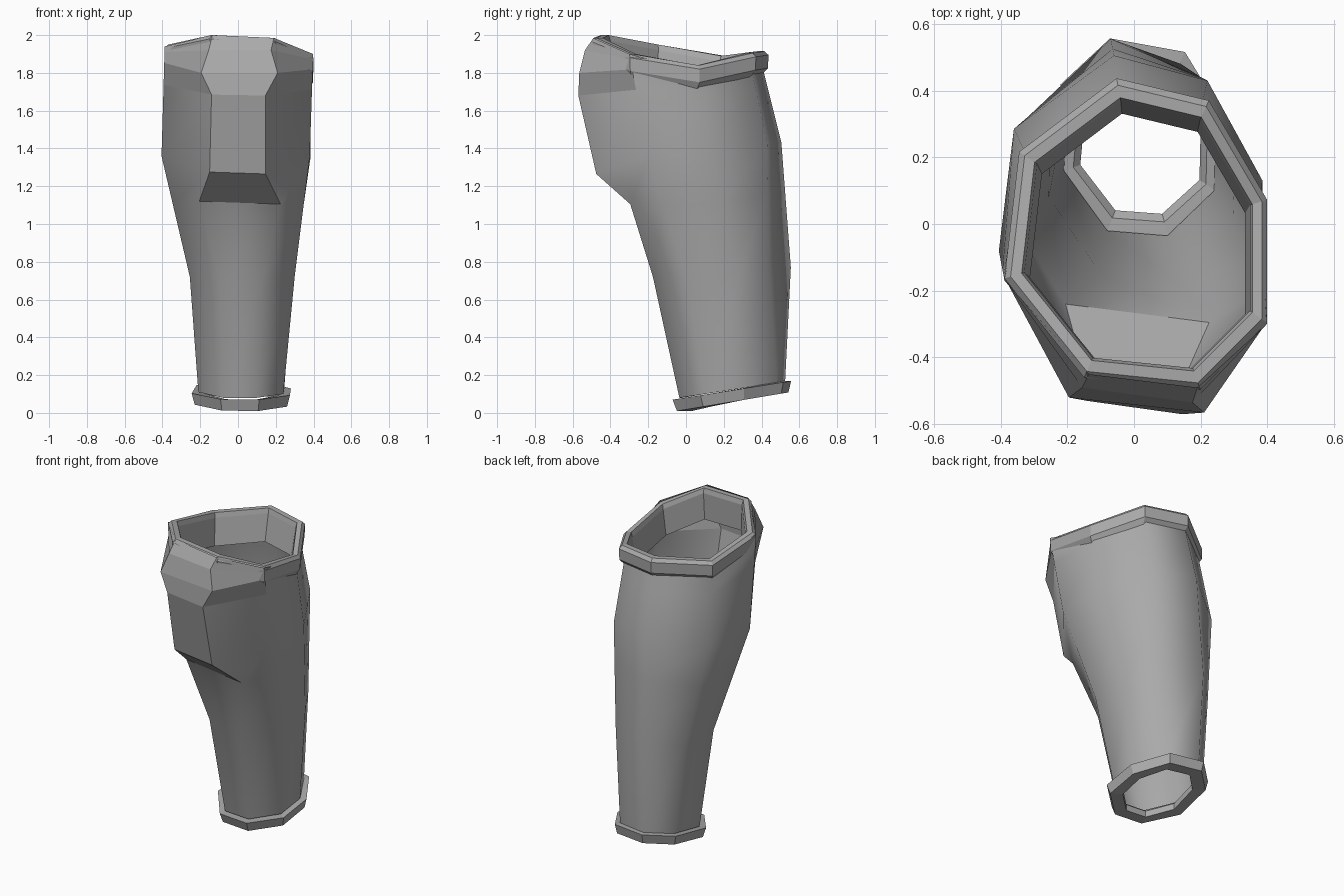
import bpy
from mathutils import Vector

cube = bpy.data.objects.get("Cube")
if cube:
    bpy.data.objects.remove(cube, do_unlink=True)

grey = bpy.data.materials.new("plain grey")
grey.use_nodes = True
tone = (0.4, 0.4, 0.4, 1)
grey.diffuse_color = tone
grey.node_tree.nodes["Principled BSDF"].inputs["Base Color"].default_value = tone


def loft(name, loops, closed=False, smooth=lambda row, col: False):
    """Join successive loops of points with quads; closed joins last to first."""
    count = len(loops[0])
    rows = len(loops)
    verts = [tuple(p) for loop in loops for p in loop]
    faces, flags = [], []
    for row in range(rows if closed else rows - 1):
        above = (row + 1) % rows
        for col in range(count):
            nxt = (col + 1) % count
            faces.append((row * count + col, row * count + nxt,
                          above * count + nxt, above * count + col))
            flags.append(smooth(row, col))
    mesh = bpy.data.meshes.new(name)
    mesh.from_pydata(verts, [], faces)
    mesh.polygons.foreach_set("use_smooth", flags)
    mesh.materials.append(grey)
    mesh.update()
    obj = bpy.data.objects.new(name, mesh)
    bpy.context.collection.objects.link(obj)
    return obj


def resize(loop, scale, rise=0.0, slide=0.0):
    """Scale a loop in plan about its centre, then move it."""
    mid = sum((Vector(p) for p in loop), Vector()) / len(loop)
    return [Vector((mid.x + (p[0] - mid.x) * scale,
                    mid.y + (p[1] - mid.y) * scale + slide,
                    p[2] + rise)) for p in loop]


def along(path, t):
    """Point at parameter t on a polyline."""
    i = min(int(t), len(path) - 2)
    return Vector(path[i]).lerp(Vector(path[i + 1]), t - i)


# Shin shell: six side columns, each from ankle to knee
side_columns = [
    [(.24, .10, .1), (.3, .0, .72), (.38, -.2, 1.36), (.398, -.3, 1.9)],
    [(.245, .29, .13), (.29, .28, .72), (.385, .13, 1.36), (.375, .06, 1.8)],
    [(.14, .48, .16), (.2, .44, .77), (.22, .43, 1.43), (.2, .34, 1.85)],
    [(-.06, .525, .17), (-.07, .555, .77), (-.06, .505, 1.43), (-.05, .4, 1.85)],
    [(-.195, .4, .15), (-.25, .38, .72), (-.36, .285, 1.36), (-.32, .2, 1.85)],
    [(-.21, .16, .11), (-.255, .08, .72), (-.405, -.08, 1.36), (-.388, -.17, 1.94)],
]
steps = [0, 1, 1.6, 2, 2.65, 2.85, 2.95, 3]

# Front columns, stepping out into the knee guard
front_left = [(.1, -.035, .08), (.13, -.175, .72), (.225, -.295, 1.105),
              (.145, -.475, 1.265), (.145, -.57, 1.68), (.21, -.565, 1.8),
              (.175, -.535, 1.92), (.19, -.49, 1.985)]
front_right = [(-.08, -.02, .08), (-.1, -.15, .72), (-.205, -.24, 1.12),
               (-.15, -.44, 1.275), (-.14, -.53, 1.685), (-.195, -.52, 1.8),
               (-.155, -.49, 1.92), (-.135, -.45, 2)]

sections = []
for row, t in enumerate(steps):
    sections.append([front_right[row], front_left[row]]
                    + [along(c, t) for c in side_columns])


def shell_smooth(row, col):
    knee_front = col == 0 and row >= 2
    knee_cheek = col in (1, 7) and row >= 4
    return not (knee_front or knee_cheek)


loft("shin_shell", sections, smooth=shell_smooth)

# Knee rim: bevelled band with a deep inner wall
rim = [(-.145, -.45, 2), (.195, -.485, 1.985), (.39, -.29, 1.9), (.39, .07, 1.84),
       (.22, .36, 1.905), (-.05, .425, 1.915), (-.335, .21, 1.89), (-.378, -.16, 1.95)]
loft("knee_rim", [resize(rim, 1.02, -.09), resize(rim, 1.025, -.02), resize(rim, .98),
                  resize(rim, .9), resize(rim, .88, -.03),
                  resize(rim, .84, -.2, -.02)], closed=True)

# Ankle ring: tilted collar with a bevelled hole
plan = [(-.09, -.045), (.11, -.06), (.27, .085), (.275, .31),
        (.15, .515), (-.07, .555), (-.215, .42), (-.24, .15)]
ankle = [(x, y, .01 + .16 * (y + .06)) for x, y in plan]
loft("ankle_ring", [resize(ankle, .96), resize(ankle, 1.02, .06, -.005),
                    resize(ankle, .78, .06), resize(ankle, .7, .04),
                    resize(ankle, .7)], closed=True)
